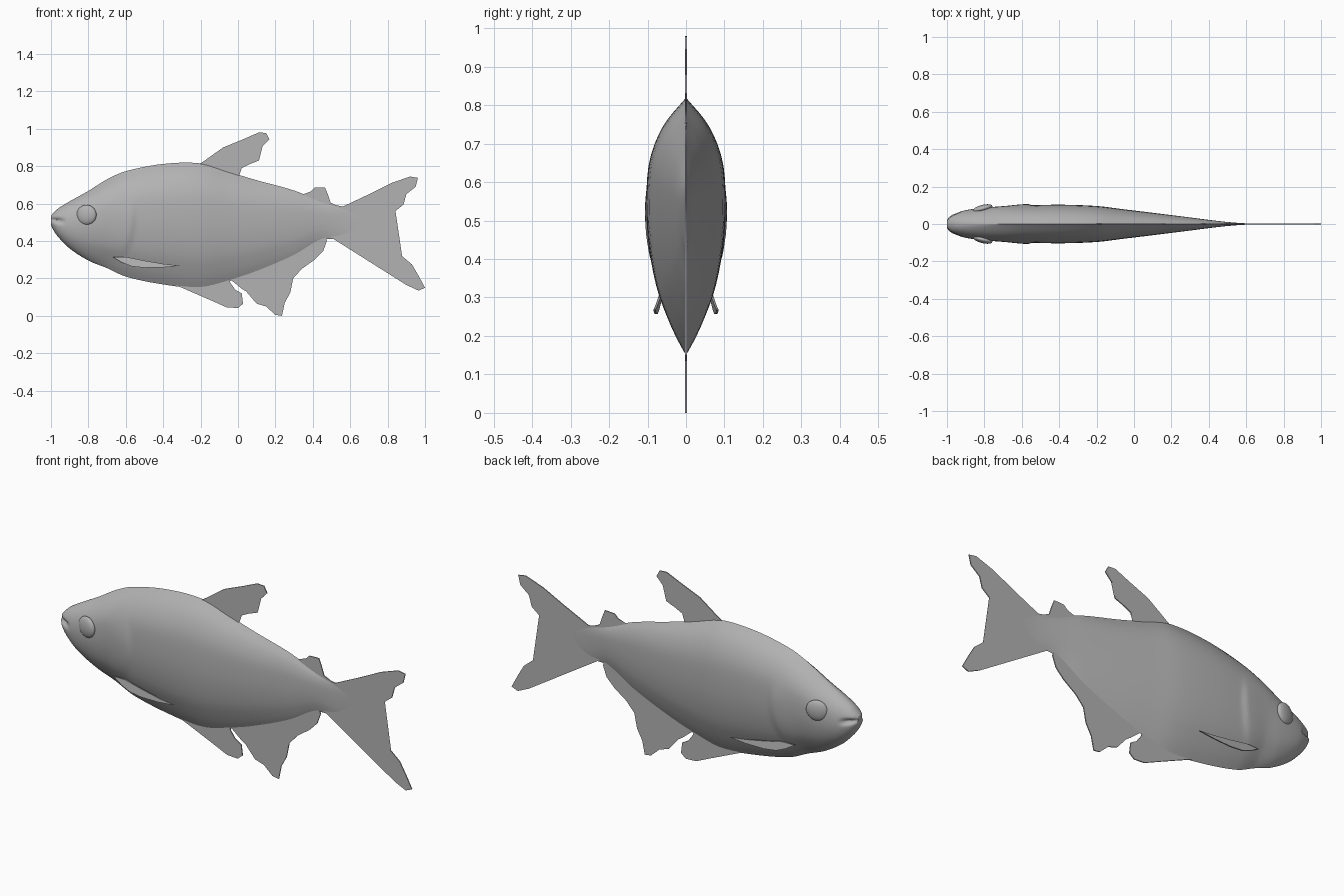
import bpy, bmesh, math
from mathutils import Vector

if "Cube" in bpy.data.objects:
    bpy.data.objects.remove(bpy.data.objects["Cube"])

grey = bpy.data.materials.new("soft grey")
grey.diffuse_color = (0.45, 0.45, 0.45, 1)
grey.use_nodes = True
grey.node_tree.nodes["Principled BSDF"].inputs["Base Color"].default_value = grey.diffuse_color


def finish(bm, name, angle=40):
    bmesh.ops.recalc_face_normals(bm, faces=bm.faces)
    me = bpy.data.meshes.new(name)
    bm.to_mesh(me)
    bm.free()
    me.materials.append(grey)
    ob = bpy.data.objects.new(name, me)
    bpy.context.collection.objects.link(ob)
    bpy.ops.object.select_all(action='DESELECT')
    ob.select_set(True)
    bpy.context.view_layer.objects.active = ob
    bpy.ops.object.shade_smooth_by_angle(angle=math.radians(angle))
    return ob


def curve(pts, x, col):
    """Smooth interpolation of one column of a table sorted by its first column."""
    n = len(pts)
    i = max(k for k in range(n - 1) if pts[k][0] <= x + 1e-9)

    def slope(k):
        a, b = pts[max(k - 1, 0)], pts[min(k + 1, n - 1)]
        return (b[col] - a[col]) / (b[0] - a[0])
    h = pts[i + 1][0] - pts[i][0]
    t = min(1, (x - pts[i][0]) / h)
    return ((2*t**3 - 3*t*t + 1) * pts[i][col] + (t**3 - 2*t*t + t) * h * slope(i)
            + (3*t*t - 2*t**3) * pts[i + 1][col] + (t**3 - t*t) * h * slope(i + 1))


# Body stations: x, top, bottom, half width
BODY = [(-1.0, .535, .485, .026), (-.985, .552, .455, .042), (-.96, .575, .42, .055),
        (-.9, .612, .36, .074), (-.8, .668, .296, .088), (-.7, .73, .255, .094),
        (-.6, .773, .21, .098), (-.4, .812, .168, .103), (-.2, .815, .15, .096),
        (-.05, .77, .185, .078), (.1, .725, .235, .06), (.3, .67, .32, .035),
        (.45, .61, .405, .016), (.57, .582, .412, .005), (.66, .56, .43, .002)]
# Cross-section: height fraction, width fraction
SECTION = [(0, 0), (.07, .26), (.15, .5), (.25, .74), (.4, .93), (.55, 1),
           (.72, .96), (.82, .8), (.91, .5), (1, 0)]


def half_width(x, z):
    top, bot, w = (curve(BODY, x, c) for c in (1, 2, 3))
    t = min(1, max(0, (z - bot) / (top - bot)))
    round_mix = min(1, max(0, (-.7 - x) / .25))
    oval = math.sqrt(max(0, 1 - (2*t - 1)**2))
    y = w * (oval * round_mix + max(0, curve(SECTION, t, 1)) * (1 - round_mix))
    # gill cover edge
    d = x + .57 + 1.2 * (z - .53)**2
    y += .008 * math.exp(-(d / (.1 if d < 0 else .018))**2) * math.exp(-((z - .47) / .13)**4) * (0 < t < 1)
    # mouth groove
    if x < -.92:
        y *= 1 - .35 * math.exp(-((z - .515 - .3 * (x + 1) * -.5) / .012)**2) * min(1, (-.92 - x) / .04)
    return y


# Body lofted from nose to tail root
xs = [-1 + .2 * (i / 24)**1.5 for i in range(24)] + [-.8 + .0125 * i for i in range(33)]
xs += [-.4 + 1.06 * (i + 1) / 36 for i in range(36)]
N = 32
bm = bmesh.new()
rings = []
for x in xs:
    top, bot = curve(BODY, x, 1), curve(BODY, x, 2)
    ring = []
    for k in range(2 * N):
        t = .5 + .5 * math.cos(math.pi * k / N)
        z = bot + (top - bot) * t
        y = half_width(x, z) if k % N else 0
        ring.append(bm.verts.new((x, y if k < N else -y, z)))
    rings.append(ring)
for a, b in zip(rings, rings[1:]):
    for k in range(2 * N):
        j = (k + 1) % (2 * N)
        bm.faces.new((a[k], a[j], b[j], b[k]))
bm.faces.new(rings[0])
bm.faces.new(rings[-1])
finish(bm, "body", 50)


def fin(name, outline, thick=.005, place=lambda x, z: 0):
    """Thin plate from an x-z outline; place gives the y of its middle."""
    bm = bmesh.new()
    sides = [[bm.verts.new((x, place(x, z) + s * thick / 2, z)) for x, z in outline] for s in (-1, 1)]
    caps = [bm.faces.new(v) for v in sides]
    n = len(outline)
    for i in range(n):
        j = (i + 1) % n
        bm.faces.new((sides[0][i], sides[0][j], sides[1][j], sides[1][i]))
    bmesh.ops.triangulate(bm, faces=caps)
    return finish(bm, name)


fin("dorsal_fin", [(-.24, .79), (-.19, .822), (-.08, .9), (.03, .945), (.11, .98), (.15, .978),
                   (.168, .945), (.14, .915), (.105, .88), (.112, .83), (.06, .81),
                   (.02, .79), (0, .765), (0, .73), (-.12, .74)])
fin("adipose_fin", [(.32, .64), (.365, .648), (.39, .665), (.41, .685), (.465, .687), (.48, .65),
                    (.495, .605), (.54, .585), (.5, .56), (.4, .6)])
fin("tail_fin", [(.48, .59), (.56, .584), (.7, .65), (.82, .71), (.92, .745), (.962, .738),
                 (.95, .69), (.9, .65), (.885, .595), (.835, .555), (.808, .47), (.82, .385),
                 (.87, .325), (.93, .275), (.965, .215), (1, .15), (.965, .135), (.9, .165),
                 (.75, .27), (.56, .41), (.48, .43)])
fin("anal_fin", [(-.06, .25), (-.035, .19), (.02, .145), (.06, .12), (.1, .065), (.15, .05),
                 (.2, .005), (.235, 0), (.25, .07), (.28, .125), (.295, .2), (.34, .25),
                 (.41, .3), (.455, .345), (.475, .4), (.465, .435), (.3, .4), (.1, .3)])
fin("pelvic_fin", [(-.37, .175), (-.3, .15), (-.15, .085), (-.06, .045), (0, .042), (.027, .065),
                   (.02, .12), (-.015, .14), (-.04, .175), (-.06, .23), (-.2, .2)])

# Paired side fins and eyes
for s, side in ((-1, "right"), (1, "left")):
    fin(side + "_pectoral_fin",
        [(-.67, .315), (-.6, .315), (-.5, .295), (-.4, .278), (-.31, .268), (-.4, .259),
         (-.5, .257), (-.57, .265), (-.62, .285)], .006,
        lambda x, z: s * (.068 + .012 * (x + .65) / .34 - .15 * (z - .28)))
    bm = bmesh.new()
    bmesh.ops.create_uvsphere(bm, u_segments=24, v_segments=16, radius=1)
    y = half_width(-.81, .54)
    for v in bm.verts:
        p = v.co.copy()
        v.co = Vector((-.81 + .053 * p.x, s * (y - .002) + .02 * p.y + s * .012 * p.x, .54 + .053 * p.z))
    finish(bm, side + "_eye")
